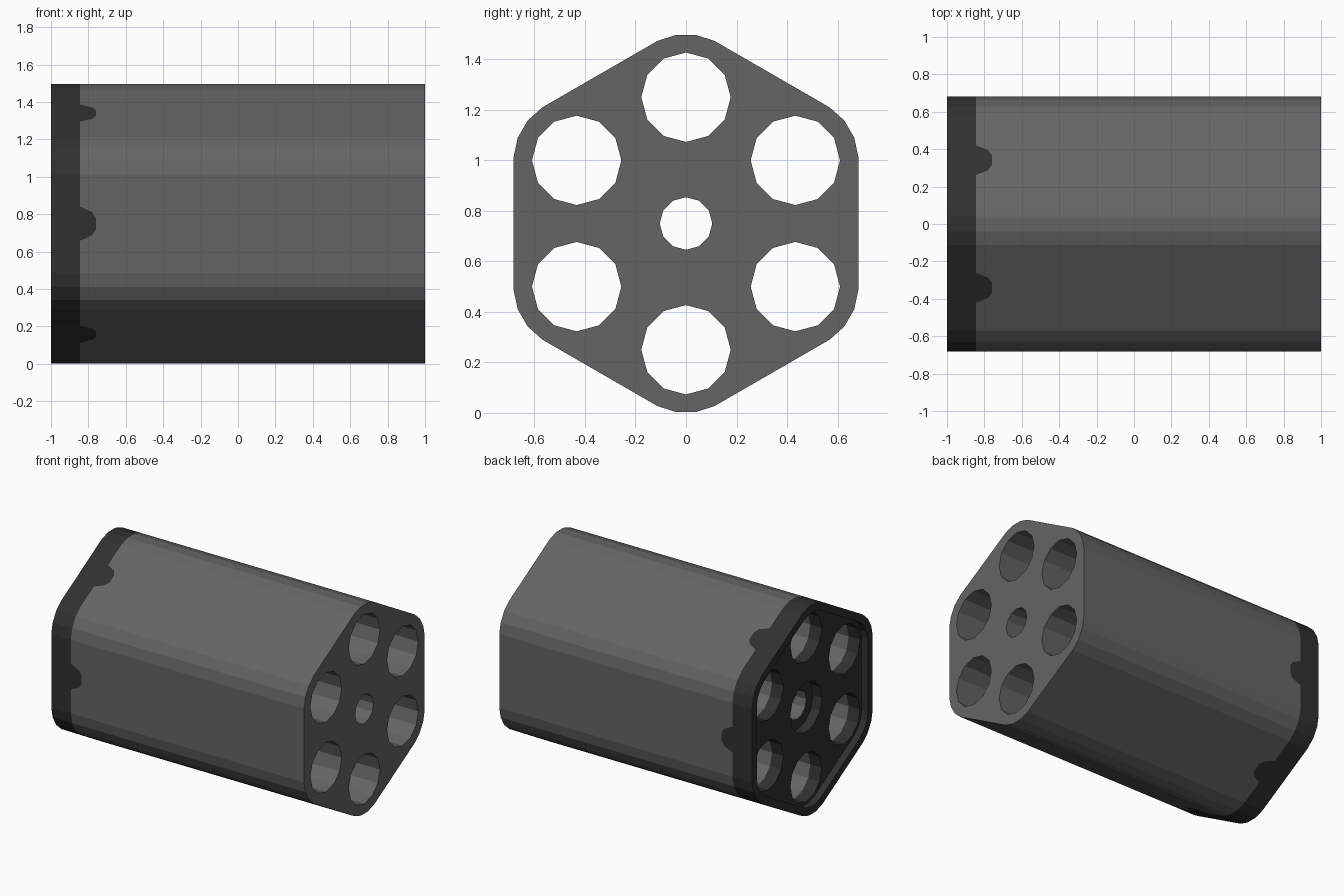
import bpy, bmesh, math

if "Cube" in bpy.data.objects:
    bpy.data.objects.remove(bpy.data.objects["Cube"])

FRONT, REAR, SEAM = 1.0, -1.0, -0.845   # x of the front face, rear rim and colour seam
FLOOR, BORE_FLOOR = -0.95, -0.88        # x of the rear recess floor and centre counterbore floor
CZ = 0.75                               # height of the long axis
GREY, DARK = 0, 1


def material(name, v):
    m = bpy.data.materials.new(name)
    m.diffuse_color = (v, v, v, 1)
    m.use_nodes = True
    m.node_tree.nodes["Principled BSDF"].inputs["Base Color"].default_value = m.diffuse_color
    return m


def hex_outline(radius):
    """Hexagon with rounded corners, as (y, z) points, four per corner."""
    pts = []
    for k in range(6):
        a = 90 + 60 * k
        cy, cz = 0.5 * math.cos(math.radians(a)), CZ + 0.5 * math.sin(math.radians(a))
        for off in (-27, -9, 9, 27):
            b = math.radians(a + off)
            pts.append((cy + radius * math.cos(b), cz + radius * math.sin(b)))
    return pts


def circle(cy, cz, r, n=12):
    return [(cy + r * math.cos(2 * math.pi * i / n),
             cz + r * math.sin(2 * math.pi * i / n)) for i in range(n)]


bm = bmesh.new()


def ring(pts, x):
    return [bm.verts.new((x, y, z)) for y, z in pts]


def face(verts, mat):
    bm.faces.new(verts).material_index = mat


def wall(a, b, mat):
    n = len(a)
    for i in range(n):
        j = (i + 1) % n
        face((a[i], a[j], b[j], b[i]), mat)


def flat(loops, mat):
    """Fill a flat face bounded by an outer loop and hole loops."""
    edges = []
    for lp in loops:
        for i in range(len(lp)):
            pair = (lp[i], lp[(i + 1) % len(lp)])
            edges.append(bm.edges.get(pair) or bm.edges.new(pair))
    res = bmesh.ops.triangle_fill(bm, edges=edges, use_beauty=True, normal=(1, 0, 0))
    for f in res["geom"]:
        if isinstance(f, bmesh.types.BMFace):
            f.material_index = mat


# outer sides: grey body and dark rear band with a tab in each flat
outline = hex_outline(0.25)
front, seam, rear = (ring(outline, x) for x in (FRONT, SEAM, REAR))
half_tab = [(0.092, SEAM), (0.083, -0.825), (0.062, -0.78), (0.03, -0.759)]
tab = [(-t, x) for t, x in half_tab] + [(t, x) for t, x in reversed(half_tab)]
for i in range(24):
    j = (i + 1) % 24
    edge = [seam[i]]
    if i % 4 == 3:
        (y0, z0), (y1, z1) = outline[i], outline[j]
        d = math.hypot(y1 - y0, z1 - z0)
        uy, uz = (y1 - y0) / d, (z1 - z0) / d
        edge += [bm.verts.new((x, (y0 + y1) / 2 + uy * t, (z0 + z1) / 2 + uz * t))
                 for t, x in tab]
    edge.append(seam[j])
    face(edge + [front[j], front[i]], GREY)
    face([rear[i], rear[j]] + edge[::-1], DARK)

# rear rim and recess wall
inner = hex_outline(0.195)
rim, recess = ring(inner, REAR), ring(inner, FLOOR)
wall(rear, rim, DARK)
wall(rim, recess, DARK)

# six chambers, dark at the rear end
front_loops, rear_loops = [front], [recess]
for k in range(6):
    a = math.radians(90 + 60 * k)
    c = circle(0.5 * math.cos(a), CZ + 0.5 * math.sin(a), 0.177)
    r0, r1, r2 = (ring(c, x) for x in (FLOOR, -0.86, FRONT))
    wall(r0, r1, DARK)
    wall(r1, r2, GREY)
    rear_loops.append(r0)
    front_loops.append(r2)

# centre hole with a wider counterbore at the rear
wide, narrow = circle(0, CZ, 0.18), circle(0, CZ, 0.104)
w0, w1 = ring(wide, FLOOR), ring(wide, BORE_FLOOR)
n0, n1 = ring(narrow, BORE_FLOOR), ring(narrow, FRONT)
wall(w0, w1, DARK)
wall(w1, n0, DARK)
wall(n0, n1, GREY)
rear_loops.append(w0)
front_loops.append(n1)

# end faces
flat(front_loops, GREY)
flat(rear_loops, DARK)

bmesh.ops.recalc_face_normals(bm, faces=bm.faces[:])
mesh = bpy.data.meshes.new("six_chamber_cylinder")
bm.to_mesh(mesh)
bm.free()
mesh.materials.append(material("steel grey", 0.13))
mesh.materials.append(material("dark steel", 0.03))
obj = bpy.data.objects.new("six_chamber_cylinder", mesh)
bpy.context.collection.objects.link(obj)
